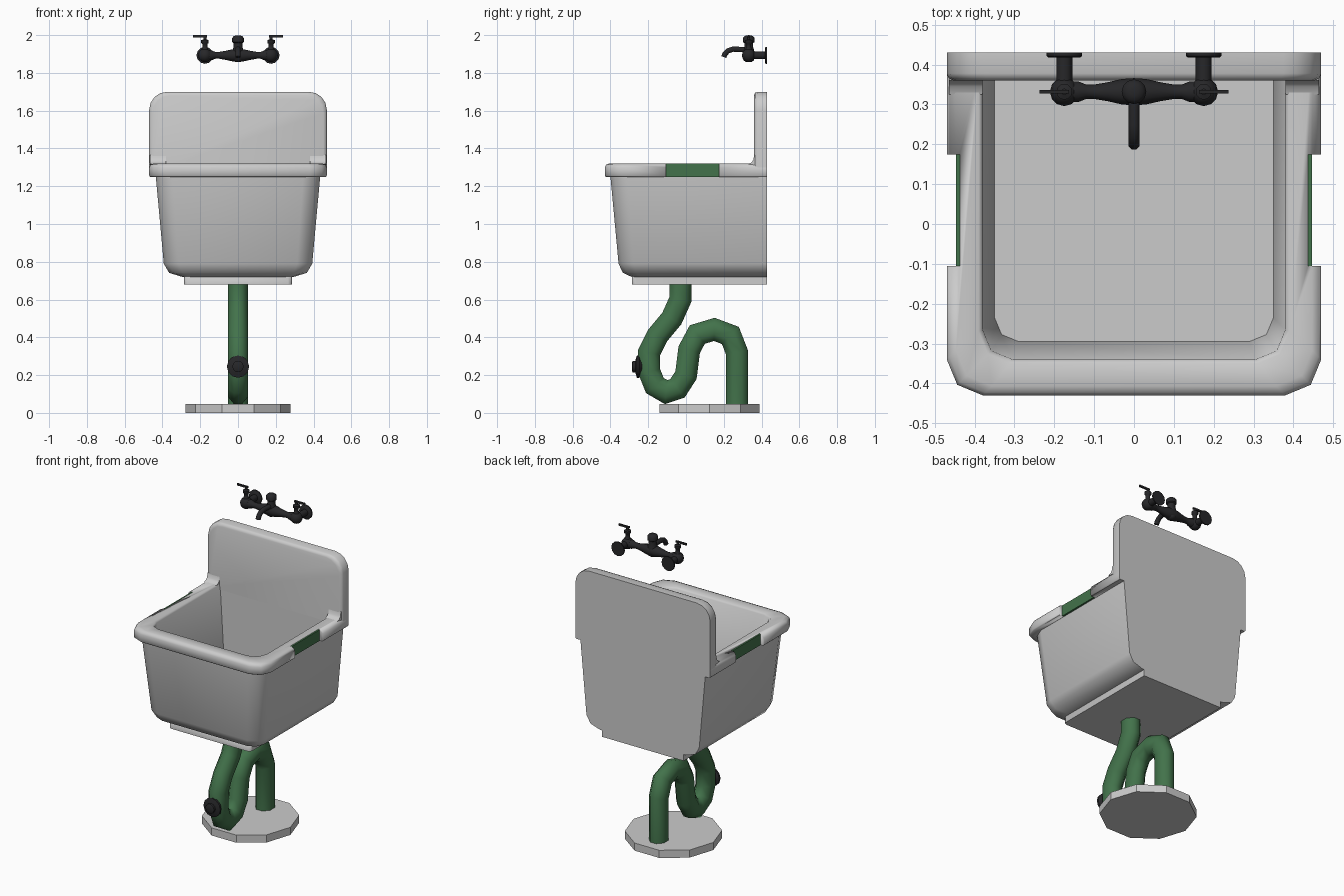
import bpy, bmesh
from math import sin, cos, pi
from mathutils import Vector

cube = bpy.data.objects.get("Cube")
if cube:
    bpy.data.objects.remove(cube, do_unlink=True)


def material(name, rgb):
    m = bpy.data.materials.new(name)
    m.use_nodes = True
    m.diffuse_color = (*rgb, 1)
    m.node_tree.nodes["Principled BSDF"].inputs["Base Color"].default_value = (*rgb, 1)
    return m


GREY = material("ceramic grey", (0.6, 0.6, 0.6))
GREEN = material("pipe green", (0.055, 0.17, 0.07))
BLACK = material("fitting black", (0.02, 0.02, 0.022))


def finish(bm, name, mat, angle=50):
    bmesh.ops.recalc_face_normals(bm, faces=bm.faces[:])
    mesh = bpy.data.meshes.new(name)
    bm.to_mesh(mesh)
    bm.free()
    mesh.materials.append(mat)
    ob = bpy.data.objects.new(name, mesh)
    bpy.context.collection.objects.link(ob)
    bpy.ops.object.select_all(action='DESELECT')
    ob.select_set(True)
    bpy.context.view_layer.objects.active = ob
    bpy.ops.object.shade_smooth_by_angle(angle=angle * pi / 180)
    return ob


def loft(name, rings, mat, angle=50):
    """Skin a list of closed rings and cap both ends."""
    bm = bmesh.new()
    loops = [[bm.verts.new(p) for p in ring] for ring in rings]
    n = len(loops[0])
    for a, b in zip(loops, loops[1:]):
        for i in range(n):
            j = (i + 1) % n
            bm.faces.new((a[i], a[j], b[j], b[i]))
    bm.faces.new(loops[0])
    bm.faces.new(loops[-1])
    return finish(bm, name, mat, angle)


def lathe(name, profile, centre, axis, mat, sides=12, angle=50):
    """Turn (radius, height) pairs about an axis through centre."""
    q = Vector(axis).to_track_quat('Z', 'Y')
    rings = [[Vector(centre) + q @ Vector((r * cos(2 * pi * i / sides), r * sin(2 * pi * i / sides), h))
              for i in range(sides)] for r, h in profile]
    return loft(name, rings, mat, angle)


def sweep(name, path, rx, ry, mat, sides=8):
    """Sweep an octagonal section along a path in the (y, z) plane."""
    pts = [Vector(p) for p in path]
    rings = []
    for k, p in enumerate(pts):
        d0 = (p - pts[max(k - 1, 0)]).normalized()
        d1 = (pts[min(k + 1, len(pts) - 1)] - p).normalized()
        t = (d0 + d1).normalized()
        miter = 1 / max(t.dot(d1 if d1.length else d0), 0.7)
        ring = []
        for i in range(sides):
            a = 2 * pi * (i + 0.5) / sides
            off = ry * miter * sin(a)
            ring.append((rx * cos(a), p.x - t.y * off, p.y + t.x * off))
        rings.append(ring)
    return loft(name, rings, mat)


def box(name, lo, hi, mat):
    rings = [[(lo[0], lo[1], z), (hi[0], lo[1], z), (hi[0], hi[1], z), (lo[0], hi[1], z)]
             for z in (lo[2], hi[2])]
    return loft(name, rings, mat, 30)


def outline(hx, front, r, z, back=0.43):
    """Plan outline: rounded front corners, square back corners."""
    half = [(hx, back)] + [(hx - r + r * cos(a), front + r - r * sin(a)) for a in (0, pi / 4, pi / 2)]
    return [(x, y, z) for x, y in half] + [(-x, y, z) for x, y in reversed(half)]


# Basin: foot, tapered body, rolled rim and hollow inside in one skin
basin = loft("basin", [
    outline(0.285, -0.285, 0.02, 0.68),
    outline(0.285, -0.285, 0.02, 0.72),
    outline(0.30, -0.29, 0.05, 0.721),
    outline(0.365, -0.335, 0.07, 0.742),
    outline(0.393, -0.357, 0.08, 0.79),
    outline(0.435, -0.40, 0.09, 1.25),
    outline(0.465, -0.425, 0.09, 1.25),
    outline(0.47, -0.43, 0.09, 1.256),
    outline(0.47, -0.43, 0.09, 1.30),
    outline(0.463, -0.423, 0.09, 1.314),
    outline(0.447, -0.407, 0.09, 1.32),
    outline(0.39, -0.35, 0.08, 1.32, 0.365),
    outline(0.38, -0.34, 0.075, 1.31, 0.365),
    outline(0.35, -0.295, 0.06, 0.80, 0.365),
], GREY)

# Side notches in the rim, each filled with a coloured grip
for side, s in (("left", 1), ("right", -1)):
    xs = sorted((s * 0.437, s * 0.6))
    cutter = box("notch_cutter", (xs[0], -0.105, 1.2), (xs[1], 0.175, 1.4), GREY)
    cutter.hide_render = True
    bpy.context.view_layer.objects.active = basin
    mod = basin.modifiers.new("notch", 'BOOLEAN')
    mod.operation = 'DIFFERENCE'
    mod.solver = 'EXACT'
    mod.object = cutter
    bpy.ops.object.modifier_apply(modifier=mod.name)
    bpy.data.objects.remove(cutter, do_unlink=True)
    xs = sorted((s * 0.43, s * 0.447))
    box(side + "_rim_grip", (xs[0], -0.105, 1.25), (xs[1], 0.175, 1.319), GREEN)

# Backsplash: upright slab with rounded top corners and softened front edge


def splash(inset, y):
    hx, top, r = 0.47 - inset, 1.70 - inset, 0.095
    half = [(hx, 1.28)] + [(hx - r + r * cos(a), top - r + r * sin(a))
                           for a in (k * pi / 8 for k in range(5))]
    return [(x, y, z) for x, z in half] + [(-x, y, z) for x, z in reversed(half)]


loft("backsplash", [splash(0, 0.43), splash(0, 0.378), splash(0.005, 0.366), splash(0.018, 0.36)], GREY)

# Coves joining the rim to the backsplash
for side, s in (("left", 1), ("right", -1)):
    cove = [(0.38, 1.31), (0.325, 1.318), (0.345, 1.325), (0.356, 1.338), (0.361, 1.365), (0.38, 1.365)]
    loft(side + "_cove", [[(s * x, y, z) for y, z in cove] for x in (0.38, 0.465)], GREY)

# Drain trap
sweep("drain_pipe", [(-0.03, 0.69), (-0.03, 0.60), (-0.075, 0.50), (-0.15, 0.41), (-0.195, 0.32),
                     (-0.195, 0.22), (-0.165, 0.145), (-0.105, 0.11), (-0.045, 0.13), (0, 0.20),
                     (0.017, 0.335), (0.06, 0.415), (0.15, 0.442), (0.235, 0.41), (0.27, 0.32),
                     (0.27, 0.04)], 0.056, 0.063, GREEN)
lathe("floor_plate", [(0.278, 0), (0.278, 0.048)], (0, 0.125, 0), (0, 0, 1), GREY, 10, 30)
lathe("cleanout_cap", [(0.035, -0.02), (0.045, 0), (0.059, 0.008), (0.059, 0.02), (0.04, 0.026), (0.03, 0.028),
                       (0.03, 0.042), (0.022, 0.046)], (0, -0.24, 0.245), (0, -1, 0), BLACK)

# Tap: mixing bar, central column and spout
half_bar = [(0.034, 0), (0.032, 0.03), (0.024, 0.065), (0.018, 0.10), (0.018, 0.12), (0.026, 0.14), (0.026, 0.175)]
lathe("tap_bar", [(r, -h) for r, h in reversed(half_bar[1:])] + half_bar, (0, 0.332, 1.893), (1, 0, 0), BLACK)
lathe("tap_column", [(0.014, -0.036), (0.028, -0.026), (0.033, 0), (0.028, 0.03), (0.023, 0.045), (0.023, 0.065),
                     (0.031, 0.07), (0.031, 0.092), (0.022, 0.102), (0.01, 0.106)],
      (0, 0.332, 1.893), (0, 0, 1), BLACK)
sweep("tap_spout", [(0.33, 1.922), (0.25, 1.926), (0.222, 1.917), (0.206, 1.90), (0.20, 1.884)],
      0.015, 0.015, BLACK)

# Tap valves, mirrored: ball, stem, lever, wall pipe and flange
for side, s in (("left", 1), ("right", -1)):
    c = (s * 0.175, 0.332, 1.893)
    ball = [(0.036 * sin(a), -0.036 * cos(a)) for a in (pi * (k + 0.4) / 6.8 for k in range(7))]
    lathe(side + "_valve", ball, c, (0, 0, 1), BLACK)
    lathe(side + "_valve_stem", [(0.02, 0.025), (0.013, 0.042), (0.013, 0.06), (0.02, 0.066), (0.02, 0.08),
                                 (0.008, 0.084), (0.008, 0.1)], c, (0, 0, 1), BLACK)
    xs = sorted((s * 0.163, s * 0.237))
    box(side + "_lever", (xs[0], 0.327, 1.988), (xs[1], 0.336, 2.0), BLACK)
    lathe(side + "_wall_pipe", [(0.02, 0), (0.02, 0.09)], c, (0, 1, 0), BLACK)
    lathe(side + "_wall_flange", [(0.04, 0.086), (0.045, 0.09), (0.045, 0.098)], c, (0, 1, 0), BLACK)
